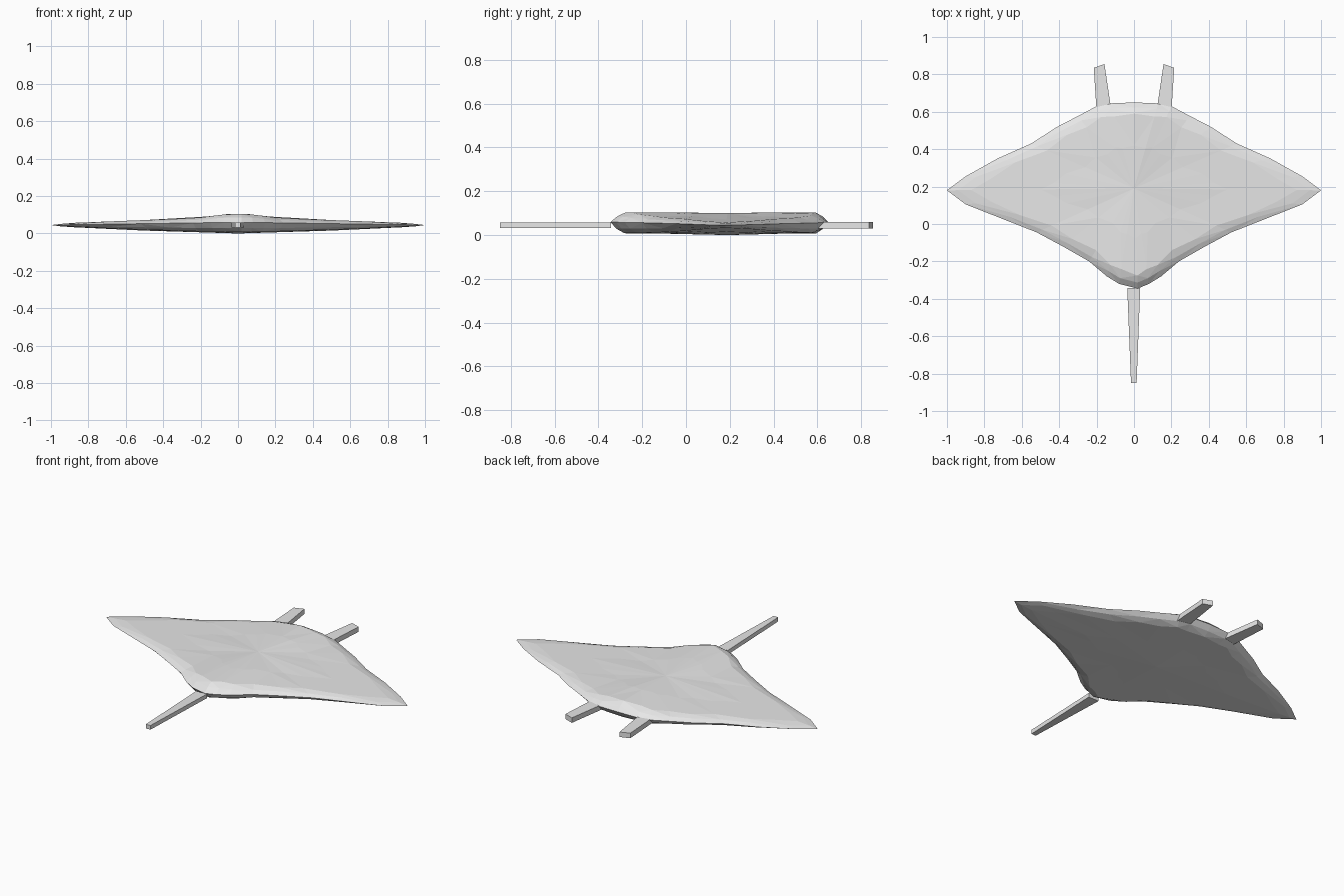
import bpy
import bmesh

cube = bpy.data.objects.get("Cube")
if cube:
    bpy.data.objects.remove(cube)

grey = bpy.data.materials.new("light grey")
grey.use_nodes = True
colour = (0.8, 0.8, 0.8, 1)
grey.diffuse_color = colour
grey.node_tree.nodes["Principled BSDF"].inputs["Base Color"].default_value = colour


def finish(name, bm):
    bmesh.ops.recalc_face_normals(bm, faces=bm.faces)
    mesh = bpy.data.meshes.new(name)
    bm.to_mesh(mesh)
    bm.free()
    mesh.materials.append(grey)
    obj = bpy.data.objects.new(name, mesh)
    bpy.context.collection.objects.link(obj)
    return obj


def slab(name, plan, bottom, top):
    """Extrude a plan outline upward into a flat-sided bar."""
    bm = bmesh.new()
    face = bm.faces.new([bm.verts.new((x, y, bottom)) for x, y in plan])
    grown = bmesh.ops.extrude_face_region(bm, geom=[face])["geom"]
    for v in grown:
        if isinstance(v, bmesh.types.BMVert):
            v.co.z = top
    return finish(name, bm)


def height(profile, x):
    """Interpolate a height profile across the span."""
    x = abs(x)
    for (xa, za), (xb, zb) in zip(profile, profile[1:]):
        if x <= xb:
            return za + (zb - za) * (x - xa) / (xb - xa)
    return profile[-1][1]


# Body: half outline mirrored, with inner rings rising to a shallow crown
half = [(0.13, 0.645), (0.20, 0.63), (0.30, 0.577), (0.41, 0.52), (0.55, 0.43),
        (0.73, 0.35), (0.90, 0.255), (1.0, 0.18), (0.90, 0.105), (0.71, 0.03),
        (0.52, -0.045), (0.38, -0.12), (0.24, -0.2), (0.145, -0.28), (0.08, -0.32)]
outline = [(0, 0.65)] + half + [(0.02, -0.345)] + [(-x, y) for x, y in reversed(half)]
crown = [(0, 0.104), (0.06, 0.103), (0.23, 0.082), (0.9, 0.056)]
belly = [(0, 0.008), (0.25, 0.012), (0.9, 0.034)]
centre_y = 0.19

bm = bmesh.new()
rim = [bm.verts.new((x, y, 0.06 - 0.015 * abs(x))) for x, y in outline]
count = len(rim)
for profile, scales, peak in ((crown, (0.94, 0.87, 0.5), 0.1), (belly, (0.95, 0.88, 0.5), 0.0)):
    outer = rim
    for step, s in enumerate(scales):
        ring = []
        for i, (x, y) in enumerate(outline):
            # Alternate insets break the shoulder into facets
            k = s - 0.025 * (i % 2) if step else s
            z = height(profile, x * k)
            if step == 0:
                z = 0.4 * rim[i].co.z + 0.6 * z
            elif step == 2 and profile is belly:
                z *= 0.75
            ring.append(bm.verts.new((x * k, centre_y + (y - centre_y) * k, z)))
        for i in range(count):
            j = (i + 1) % count
            a, b, c, d = outer[i], outer[j], ring[j], ring[i]
            if i % 2:
                tris = (a, b, c), (a, c, d)
            else:
                tris = (a, b, d), (b, c, d)
            for tri in tris:
                bm.faces.new(tri)
        outer = ring
    middle = bm.verts.new((0, centre_y, peak))
    for i in range(count):
        bm.faces.new((outer[i], outer[(i + 1) % count], middle))
finish("ray_body", bm)

# Head lobes
lobe = [(0.22, 0.60), (0.215, 0.835), (0.158, 0.855), (0.12, 0.60)]
lobe[0] = (0.2, 0.60)
for side, sign in (("left", 1), ("right", -1)):
    slab(side + "_head_lobe", [(sign * x, y) for x, y in lobe], 0.03, 0.06)

# Tapered tail
slab("tail", [(-0.036, -0.343), (0.033, -0.343), (0.014, -0.85), (-0.016, -0.85)], 0.033, 0.058)
